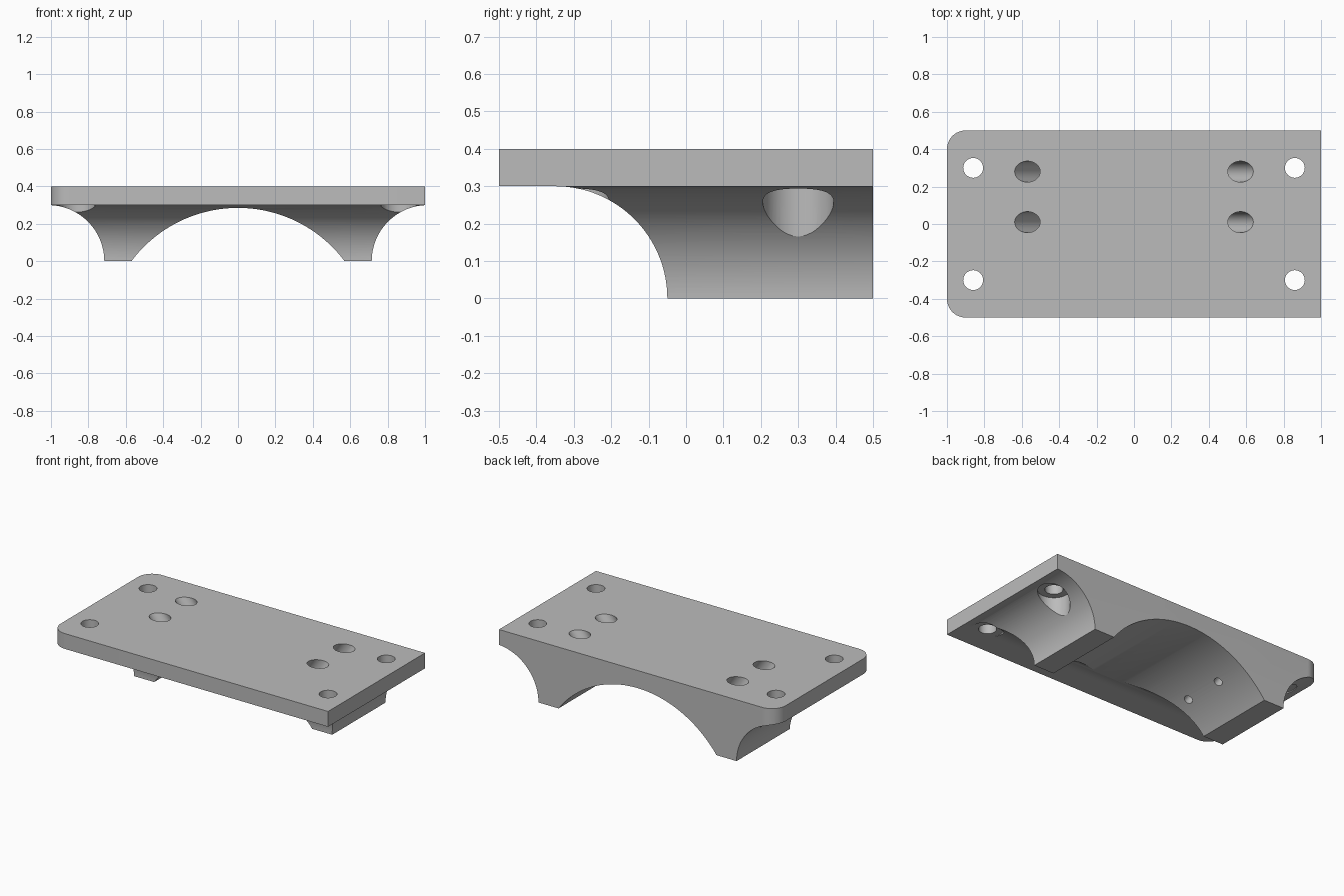
import bpy
import bmesh
from math import sin, cos, pi, atan2, radians, hypot
from mathutils import Matrix, Vector

cube = bpy.data.objects.get("Cube")
if cube:
    bpy.data.objects.remove(cube, do_unlink=True)

grey = bpy.data.materials.new("plain_grey")
grey.use_nodes = True
colour = (0.5, 0.5, 0.5, 1)
grey.diffuse_color = colour
grey.node_tree.nodes["Principled BSDF"].inputs["Base Color"].default_value = colour


def arc(cx, cy, r, start, end, steps=32):
    """Points on a circular arc, angles in radians."""
    angles = [start + (end - start) * i / steps for i in range(steps + 1)]
    return [(cx + r * cos(a), cy + r * sin(a)) for a in angles]


def add_object(name, bm):
    bmesh.ops.recalc_face_normals(bm, faces=bm.faces)
    mesh = bpy.data.meshes.new(name)
    bm.to_mesh(mesh)
    bm.free()
    mesh.materials.append(grey)
    obj = bpy.data.objects.new(name, mesh)
    bpy.context.collection.objects.link(obj)
    return obj


def prism(name, profile, place, low, high):
    """Extrude a 2D profile; place(u, v, depth) gives the 3D point."""
    bm = bmesh.new()
    face = bm.faces.new([bm.verts.new(place(u, v, low)) for u, v in profile])
    out = bmesh.ops.extrude_face_region(bm, geom=[face])
    moved = [g for g in out["geom"] if isinstance(g, bmesh.types.BMVert)]
    shift = Vector(place(0, 0, high)) - Vector(place(0, 0, low))
    bmesh.ops.translate(bm, verts=moved, vec=shift)
    return add_object(name, bm)


def rod(name, start, end, radius):
    """Cylinder between two points."""
    start, end = Vector(start), Vector(end)
    axis = end - start
    turn = axis.to_track_quat("Z", "Y").to_matrix().to_4x4()
    bm = bmesh.new()
    bmesh.ops.create_cone(bm, cap_ends=True, segments=48, radius1=radius,
                          radius2=radius, depth=axis.length,
                          matrix=Matrix.Translation((start + end) / 2) @ turn)
    return add_object(name, bm)


def cut(body, cutter):
    """Subtract the cutter from the body and remove it."""
    mod = body.modifiers.new("cut", "BOOLEAN")
    mod.operation = "DIFFERENCE"
    mod.solver = "EXACT"
    mod.object = cutter
    bpy.context.view_layer.objects.active = body
    bpy.ops.object.modifier_apply(modifier=mod.name)
    bpy.data.objects.remove(cutter, do_unlink=True)


# Saddle block: flat top, central arch, concave coves at both ends
TOP, LEDGE = 0.4, 0.3
ARCH_R, ARCH_Z = 0.7125, -0.4275
half = atan2(0.57, -ARCH_Z)
reach = 1.015
cove_end = atan2(hypot(LEDGE, 0) * 0.9987, -0.015)
right_cove = arc(reach, 0, LEDGE, cove_end, pi)
right_cove[0] = (1, right_cove[0][1])
left_cove = [(-x, z) for x, z in reversed(right_cove)]
arch = arc(0, ARCH_Z, ARCH_R, pi / 2 - half, pi / 2 + half, 64)
profile = [(-1, TOP), (1, TOP)] + right_cove + arch + left_cove
body = prism("mounting_saddle", profile, lambda u, v, d: (u, d, v), -0.5, 0.5)

# Concave cove along the front underside
front = [(-0.6, LEDGE)] + arc(-0.35, 0, LEDGE, pi / 2, 0) + [(-0.05, -0.1), (-0.6, -0.1)]
cut(body, prism("front_cove", front, lambda u, v, d: (d, u, v), -1.2, 1.2))

# Rounded corners on one end
for side in (-1, 1):
    corner = arc(-0.9, 0.4, 0.1, pi / 2, pi, 16) + [(-1.1, 0.4), (-1.1, 0.6), (-0.9, 0.6)]
    corner = [(x, y * side) for x, y in corner]
    cut(body, prism("corner", corner, lambda u, v, d: (u, v, d), -0.1, 0.6))

# Corner bolt holes with clearance recesses beneath
for x in (-0.86, 0.86):
    for y in (-0.3, 0.3):
        cut(body, rod("recess", (x, y, -0.1), (x, y, LEDGE), 0.095))
        cut(body, rod("bolt_hole", (x, y, 0.2), (x, y, 0.5), 0.053))

# Slanted stepped holes aimed at the arch centre line
tilt = atan2(0.57, TOP - ARCH_Z)
for side in (-1, 1):
    for y in (0.01, 0.28):
        def radial(r):
            return (side * r * sin(tilt), y, ARCH_Z + r * cos(tilt))
        cut(body, rod("wide_bore", radial(0.8), radial(1.2), 0.056))
        cut(body, rod("narrow_bore", radial(0.6), radial(0.9), 0.026))

# Smooth curved surfaces, keep edges crisp
bpy.ops.object.select_all(action="DESELECT")
body.select_set(True)
bpy.context.view_layer.objects.active = body
bpy.ops.object.shade_smooth_by_angle(angle=radians(25))
